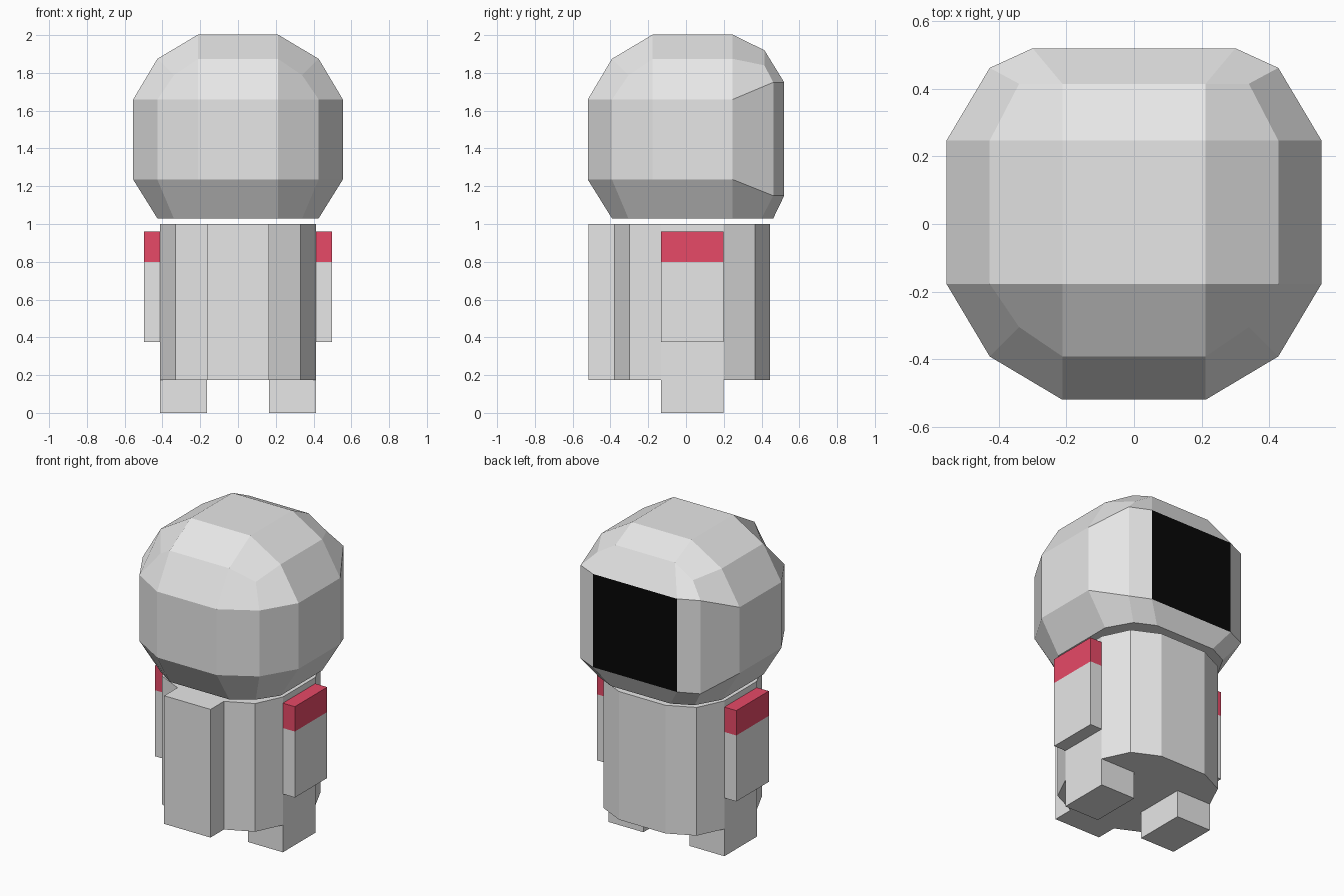
import bpy, bmesh

if "Cube" in bpy.data.objects:
    bpy.data.objects.remove(bpy.data.objects["Cube"])


def material(name, rgb):
    m = bpy.data.materials.new(name)
    m.diffuse_color = (*rgb, 1)
    m.use_nodes = True
    m.node_tree.nodes["Principled BSDF"].inputs["Base Color"].default_value = m.diffuse_color
    return m


suit = material("suit_grey", (0.8, 0.8, 0.8))
red = material("red_band", (0.8, 0.067, 0.136))
black = material("visor_black", (0.002, 0.002, 0.002))


def finish(name, bm, mats):
    bmesh.ops.recalc_face_normals(bm, faces=bm.faces)
    mesh = bpy.data.meshes.new(name)
    bm.to_mesh(mesh)
    bm.free()
    for m in mats:
        mesh.materials.append(m)
    obj = bpy.data.objects.new(name, mesh)
    bpy.context.collection.objects.link(obj)
    return obj


def box(name, lo, hi, mat):
    bm = bmesh.new()
    bmesh.ops.create_cube(bm, size=1)
    for v in bm.verts:
        v.co = [lo[i] + (v.co[i] + 0.5) * (hi[i] - lo[i]) for i in range(3)]
    return finish(name, bm, [mat])


# Helmet: a cube cut 3 x 3 per side and rounded, with a flat visor on +y
bm = bmesh.new()
bmesh.ops.create_cube(bm, size=2)
bmesh.ops.subdivide_edges(bm, edges=bm.edges, cuts=2, use_grid_fill=True)
CY, CZ = 0.035, 1.4475
for v in bm.verts:
    sx, sy, sz = (1 if c > 0 else -1 for c in v.co)
    ox, oy, oz = (abs(c) > 0.9 for c in v.co)
    outer = {1: 0.555, 2: 0.427, 3: 0.34}[ox + oy + oz]
    x = outer if ox else 0.212
    y = CY + sy * (outer if oy else 0.212)
    z = CZ + sz * (outer if oz else 0.212)
    if oy and sy > 0:                       # visor side
        if not ox and not oz:               # visor corners
            x, y, z = 0.30, 0.52, 1.45 + sz * 0.30
        elif ox and not oz:                 # cheeks
            z = 1.45 + sz * 0.30
        elif oz and sz > 0:                 # brow
            y, z = 0.415, (1.84 if ox else 1.92)
        elif ox:                            # lower corners
            y = 0.40
    if oz and sz < 0:                       # flat neck opening
        z = 1.03
    v.co = (sx * x, y, z)
for f in bm.faces:
    c = f.calc_center_median()
    f.material_index = int(c.y > 0.51)
finish("helmet", bm, [suit, black])

# Torso: twelve-sided prism
quarter = [(0.412, 0.165), (0.332, 0.332), (0.165, 0.412)]
ring = quarter + [(-x, y) for x, y in reversed(quarter)]
ring += [(-x, -y) for x, y in ring]
bm = bmesh.new()
base = bm.faces.new([bm.verts.new((x, y + 0.033, 0.175)) for x, y in ring])
top = bmesh.ops.extrude_face_region(bm, geom=[base], use_keep_orig=True)["geom"]
for g in top:
    if isinstance(g, bmesh.types.BMVert):
        g.co.z = 1.0
finish("torso", bm, [suit])

# Backpack
box("backpack", (-0.165, -0.515, 0.175), (0.165, -0.375, 1.0), suit)

# Arms with red shoulders, and legs
for side, s in (("left", -1), ("right", 1)):
    def limb(name, x0, x1, z0, z1, mat):
        a, b = sorted((s * x0, s * x1))
        box(f"{side}_{name}", (a, -0.132, z0), (b, 0.198, z1), mat)
    limb("arm", 0.41, 0.497, 0.375, 0.80, suit)
    limb("shoulder", 0.41, 0.497, 0.80, 0.96, red)
    limb("leg", 0.165, 0.412, 0.0, 0.175, suit)
